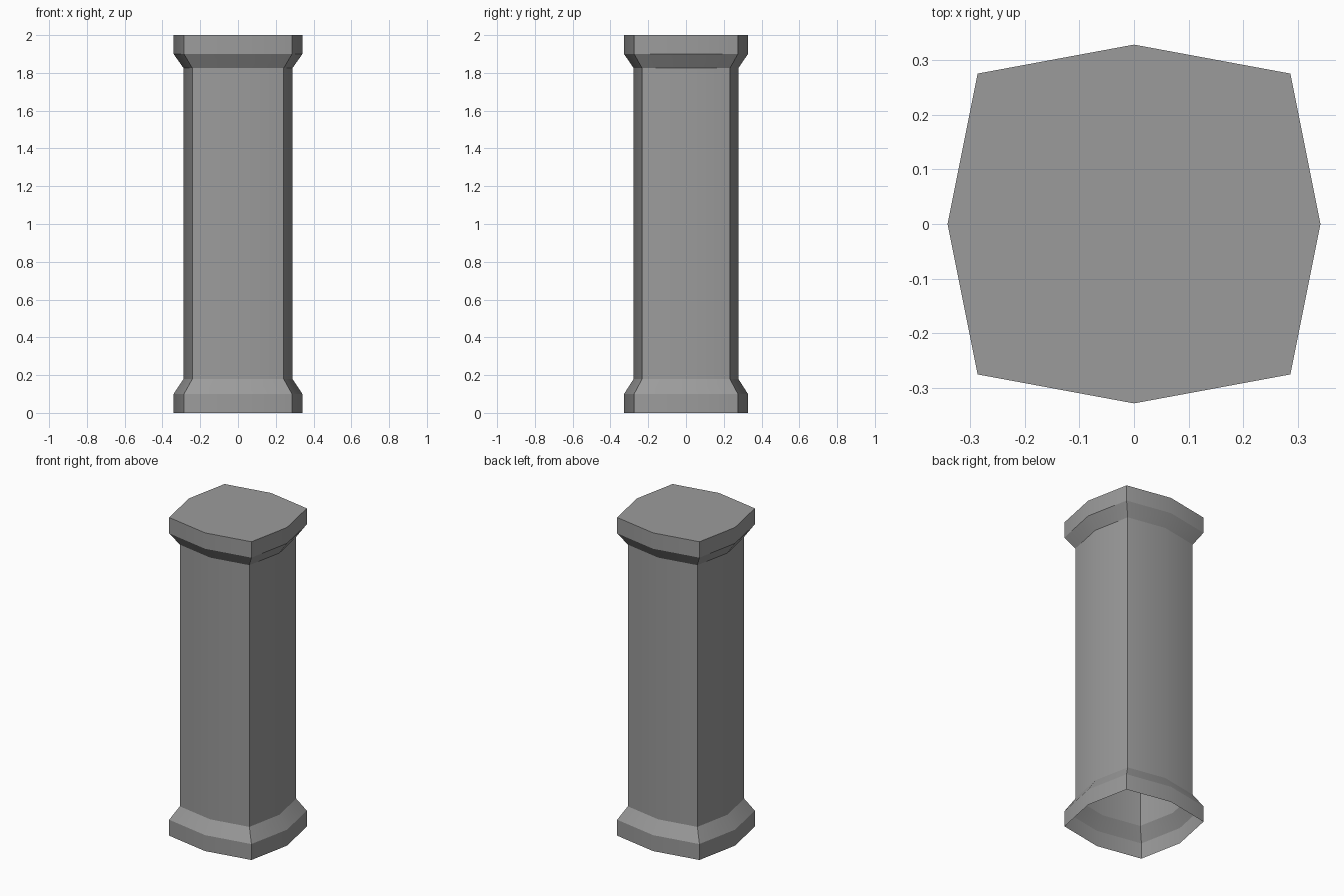
import bpy, bmesh
from math import radians

cube = bpy.data.objects.get("Cube")
if cube:
    bpy.data.objects.remove(cube, do_unlink=True)

# Stone colour
stone = bpy.data.materials.new("grey_stone")
stone.use_nodes = True
colour = (0.33, 0.33, 0.33, 1)
stone.diffuse_color = colour
bsdf = stone.node_tree.nodes["Principled BSDF"]
bsdf.inputs["Base Color"].default_value = colour
bsdf.inputs["Roughness"].default_value = 0.8

# Bowed square outline: corners and bulging side centres
CX, CY, MX, MY = 0.286, 0.275, 0.341, 0.328
outline = [(CX, -CY), (MX, 0), (CX, CY), (0, MY),
           (-CX, CY), (-MX, 0), (-CX, -CY), (0, -MY)]

# Height and scale of each ring: base, flare, shaft, flare, cap
WAIST = 0.845
profile = [(0, 1), (0.1, 1), (0.18, WAIST), (1.825, WAIST), (1.9, 1), (2, 1)]

# Hollow pillar, open underneath and closed on top
bm = bmesh.new()
rings = [[bm.verts.new((x * s, y * s, z)) for x, y in outline] for z, s in profile]
for low, high in zip(rings, rings[1:]):
    for i in range(len(outline)):
        j = (i + 1) % len(outline)
        bm.faces.new((low[i], low[j], high[j], high[i]))
bm.faces.new(rings[-1])

mesh = bpy.data.meshes.new("pillar")
bm.to_mesh(mesh)
bm.free()
mesh.materials.append(stone)
pillar = bpy.data.objects.new("pillar", mesh)
bpy.context.collection.objects.link(pillar)

# Soft bowed sides, crisp corners and bands
bpy.ops.object.select_all(action='DESELECT')
pillar.select_set(True)
bpy.context.view_layer.objects.active = pillar
bpy.ops.object.shade_smooth_by_angle(angle=radians(27))
